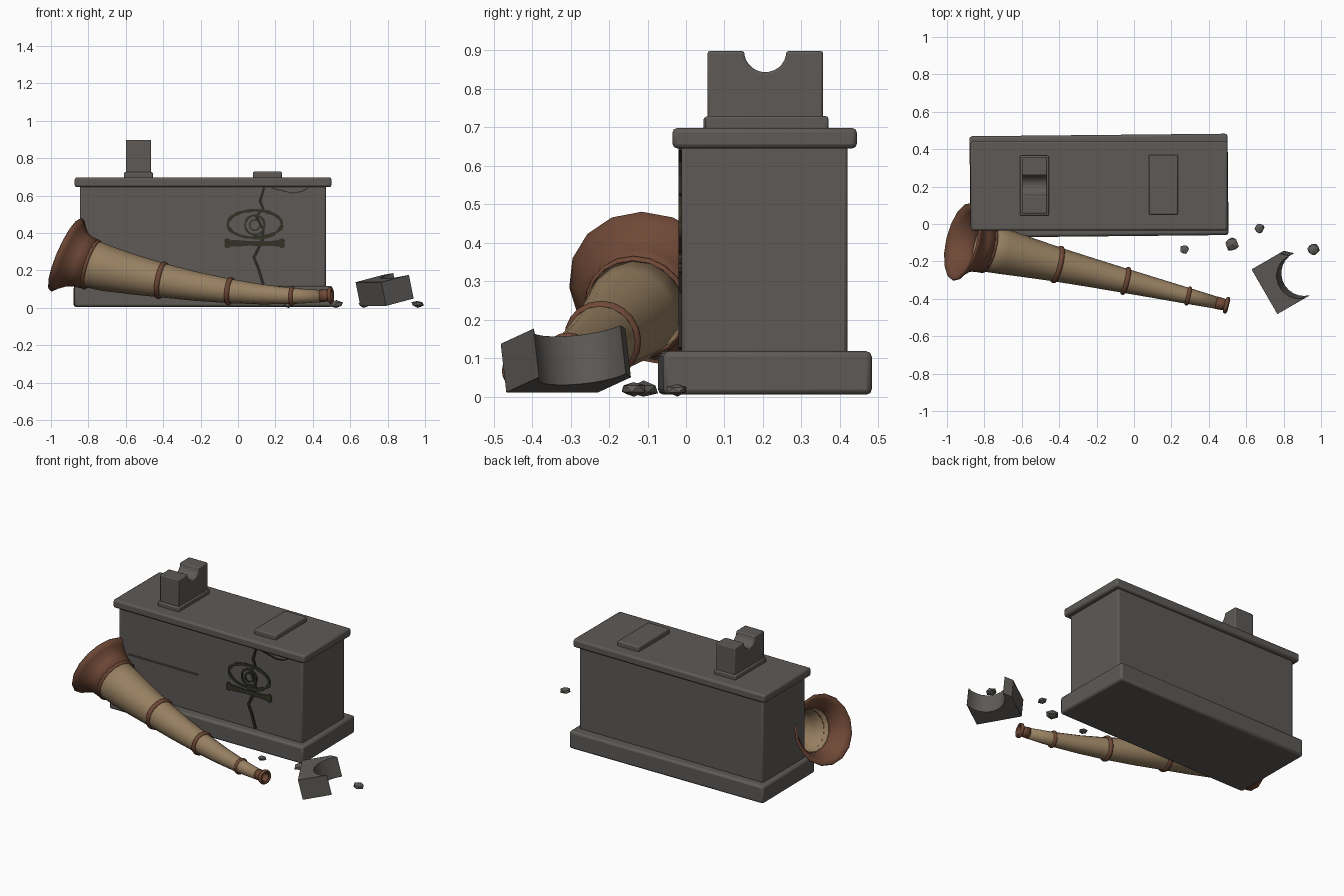
import bpy, bmesh, math, random
from mathutils import Vector, Matrix

random.seed(4)
if "Cube" in bpy.data.objects:
    bpy.data.objects.remove(bpy.data.objects["Cube"])


def material(name, rgb):
    m = bpy.data.materials.new(name)
    m.use_nodes = True
    m.diffuse_color = (*rgb, 1)
    m.node_tree.nodes["Principled BSDF"].inputs["Base Color"].default_value = (*rgb, 1)
    return m


STONE = material("grey stone", (0.11, 0.102, 0.094))
TAN = material("tan horn", (0.31, 0.215, 0.12))
BROWN = material("brown leather", (0.16, 0.066, 0.038))
DARK = material("dark olive paint", (0.032, 0.032, 0.02))
CRACK = material("crack shadow", (0.022, 0.021, 0.019))


def finish(name, bm, mat, smooth=None, bevel=0, thick=0):
    bmesh.ops.recalc_face_normals(bm, faces=bm.faces)
    me = bpy.data.meshes.new(name)
    bm.to_mesh(me)
    bm.free()
    ob = bpy.data.objects.new(name, me)
    bpy.context.collection.objects.link(ob)
    me.materials.append(mat)
    if thick:
        s = ob.modifiers.new("thickness", "SOLIDIFY")
        s.thickness, s.offset = thick, 0
    if bevel:
        b = ob.modifiers.new("bevel", "BEVEL")
        b.width, b.segments, b.limit_method = bevel, 2, "ANGLE"
        b.angle_limit = math.radians(40)
    if smooth:
        bpy.ops.object.select_all(action="DESELECT")
        ob.select_set(True)
        bpy.context.view_layer.objects.active = ob
        bpy.ops.object.shade_smooth_by_angle(angle=math.radians(smooth))
    return ob


def box(name, x, y, z, bevel, turn=0):
    bm = bmesh.new()
    bmesh.ops.create_cube(bm, size=1)
    size = Vector((x[1] - x[0], y[1] - y[0], z[1] - z[0]))
    mid = Vector((sum(x), sum(y), sum(z))) / 2
    bm.transform(Matrix.Translation(mid) @ Matrix.Rotation(turn, 4, "Z") @ Matrix.Diagonal((*size, 1)))
    return finish(name, bm, STONE, 30, bevel)


def prism(name, pts, depth, matrix, mat, bevel=0):
    """Extrude a flat outline along local z, centred, then place it."""
    bm = bmesh.new()
    face = bm.faces.new([bm.verts.new((u, v, -depth / 2)) for u, v in pts])
    top = bmesh.ops.extrude_face_region(bm, geom=[face])["geom"]
    bmesh.ops.translate(bm, vec=(0, 0, depth),
                        verts=[g for g in top if isinstance(g, bmesh.types.BMVert)])
    bm.transform(matrix)
    return finish(name, bm, mat, 30, bevel)


def ribbon(name, pts, width, mat, closed=False, rough=0):
    """Thin painted stroke on the front face of the tomb."""
    bm = bmesh.new()
    n, rows = len(pts), []
    for i, (x, z) in enumerate(pts):
        a = Vector(pts[i - 1] if closed or i else pts[0])
        b = Vector(pts[(i + 1) % n] if closed or i < n - 1 else pts[i])
        d = (b - a).normalized()
        w = width / 2 * (1 + rough * random.uniform(-1, 1))
        rows.append([bm.verts.new((x - d.y * s * w, -0.015, z + d.x * s * w)) for s in (-1, 1)])
    for i in range(n if closed else n - 1):
        a, b = rows[i], rows[(i + 1) % n]
        bm.faces.new((a[0], a[1], b[1], b[0]))
    return finish(name, bm, mat, thick=0.008)


def oval(x, z, rx, rz, n):
    return [(x + rx * math.cos(i * math.tau / n), z + rz * math.sin(i * math.tau / n))
            for i in range(n)]


# Stone tomb
box("base", (-0.877, 0.503), (-0.066, 0.476), (0.005, 0.118), 0.014, 0.01)
box("body", (-0.845, 0.47), (-0.012, 0.42), (0.11, 0.655), 0.01)
box("lid", (-0.873, 0.5), (-0.035, 0.444), (0.645, 0.698), 0.012)
box("left_support_foot", (-0.61, -0.455), (0.045, 0.365), (0.69, 0.726), 0.007)
box("right_support_foot", (0.08, 0.235), (0.05, 0.37), (0.69, 0.729), 0.007)


# Blocks with a round notch, one standing and one broken off
def notched(half, height, centre, radius, start, end, steps):
    arc = [(centre[0] + radius * math.cos(a), centre[1] + radius * math.sin(a))
           for a in [start + (end - start) * i / steps for i in range(steps + 1)]]
    return [(-half, 0), (half, 0), (half, height)] + arc + [(-half, height)]


upright = Matrix(((0, 0, 1, -0.532), (1, 0, 0, 0.206), (0, 1, 0, 0.715), (0, 0, 0, 1)))
prism("left_support", notched(0.15, 0.183, (0, 0.183), 0.055, 0, -math.pi, 14),
      0.135, upright, STONE, 0.006)
fallen = (Matrix.Translation((0.71, -0.355, 0.074)) @ Matrix.Rotation(math.radians(-60), 4, "Z")
          @ Matrix.Rotation(math.radians(13), 4, "X"))
prism("broken_support", notched(0.138, 0.175, (0.02, 0.205), 0.12, -0.25, -math.pi - 0.1, 12),
      0.13, fallen, STONE, 0.006)

# Stone crumbs
for i, (x, y, r) in enumerate([(0.27, -0.135, 0.028), (0.525, -0.11, 0.04),
                               (0.672, -0.022, 0.03), (0.96, -0.137, 0.036)]):
    bm = bmesh.new()
    bmesh.ops.create_icosphere(bm, subdivisions=1, radius=r)
    for v in bm.verts:
        v.co *= random.uniform(0.8, 1.1)
        v.co.z *= 0.55
    low = min(v.co.z for v in bm.verts)
    bm.transform(Matrix.Translation((x, y, -low)) @ Matrix.Rotation(i, 4, "Z"))
    finish(f"crumb_{i + 1}", bm, STONE)


# Horn: tubes swept along one gently bent centre line
def centre(x, z):
    return Vector((x, -0.315 - 0.24 * x, z))


def tube(name, stations, mat, sides=16, thick=0.006):
    pts = [centre(x, z) for x, z, r in stations]
    bm, rings = bmesh.new(), []
    for i, p in enumerate(pts):
        d = (pts[min(i + 1, len(pts) - 1)] - pts[max(i - 1, 0)]).normalized()
        u = d.cross(Vector((0, 0, 1))).normalized()
        v = u.cross(d)
        r = stations[i][2]
        rings.append([bm.verts.new(p + u * r * math.cos(a) + v * r * math.sin(a))
                      for a in [k * math.tau / sides for k in range(sides)]])
    for a, b in zip(rings, rings[1:]):
        for k in range(sides):
            m = (k + 1) % sides
            bm.faces.new((a[k], a[m], b[m], b[k]))
    return finish(name, bm, mat, 50, thick=thick)


def band(name, x, z, slope, radius, minor):
    bm = bmesh.new()
    axis = Vector((1, -0.24, slope))
    turn = Matrix.Translation(centre(x, z)) @ axis.to_track_quat("Z", "Y").to_matrix().to_4x4()
    rows = []
    for i in range(20):
        a = i * math.tau / 20
        rows.append([bm.verts.new(((radius + c) * math.cos(a), (radius + c) * math.sin(a), s))
                     for c, s in oval(0, 0, minor, minor * 1.2, 8)])
    for i in range(20):
        a, b = rows[i], rows[(i + 1) % 20]
        for k in range(8):
            bm.faces.new((a[k], a[(k + 1) % 8], b[(k + 1) % 8], b[k]))
    bm.transform(turn)
    return finish(name, bm, BROWN, 50)


tube("horn_bell", [(-0.92, 0.285, 0.211), (-0.895, 0.274, 0.18), (-0.868, 0.263, 0.155),
                   (-0.835, 0.25, 0.139), (-0.785, 0.232, 0.132)], BROWN, thick=0.01)
tube("horn_body", [(-0.82, 0.245, 0.13), (-0.7, 0.21, 0.119), (-0.56, 0.178, 0.104),
                   (-0.41, 0.148, 0.089), (-0.23, 0.116, 0.075), (-0.045, 0.09, 0.062),
                   (0.12, 0.073, 0.051), (0.29, 0.063, 0.04), (0.45, 0.063, 0.029)], TAN)
tube("mouthpiece", [(0.44, 0.064, 0.031), (0.5, 0.067, 0.027)], BROWN)
for i, (x, z, slope, r, minor) in enumerate([
        (-0.785, 0.232, -0.33, 0.131, 0.009), (-0.41, 0.148, -0.19, 0.091, 0.012),
        (-0.045, 0.09, -0.12, 0.066, 0.011), (0.29, 0.063, -0.03, 0.043, 0.009),
        (0.495, 0.067, 0.05, 0.037, 0.009)]):
    band(f"horn_band_{i + 1}", x, z, slope, r, minor)

# Painted eye over a bone
ribbon("eye_outline", oval(0.09, 0.448, 0.145, 0.073, 36), 0.017, DARK, True, 0.4)
ribbon("eye_iris", oval(0.09, 0.443, 0.052, 0.052, 24), 0.012, DARK, True, 0.2)
ribbon("eye_pupil", oval(0.09, 0.443, 0.028, 0.028, 16), 0.008, DARK, True)
ribbon("bone_shaft", [(-0.06 + 0.03 * i, 0.345) for i in range(11)], 0.03, DARK, rough=0.2)
front = Matrix(((1, 0, 0, 0), (0, 0, 1, -0.015), (0, 1, 0, 0), (0, 0, 0, 1)))
for side, x in (("right", -0.057), ("left", 0.235)):
    for level, z in (("upper", 0.357), ("lower", 0.335)):
        prism(f"bone_{side}_{level}_knob", oval(x, z, 0.017, 0.016, 10), 0.008, front, DARK)

# Crack, chipped edge and carved underline
ribbon("crack", [(0.14, 0.645), (0.118, 0.57), (0.135, 0.53), (0.097, 0.49), (0.135, 0.42),
                 (0.13, 0.36), (0.085, 0.27), (0.11, 0.21), (0.135, 0.125)], 0.014, CRACK, rough=0.3)
ribbon("chipped_edge", [(0.18, 0.642), (0.23, 0.628), (0.29, 0.614), (0.34, 0.622), (0.375, 0.642)],
       0.005, CRACK)
ribbon("carved_underline", [(-0.77, 0.362), (-0.28, 0.362)], 0.008, STONE)
